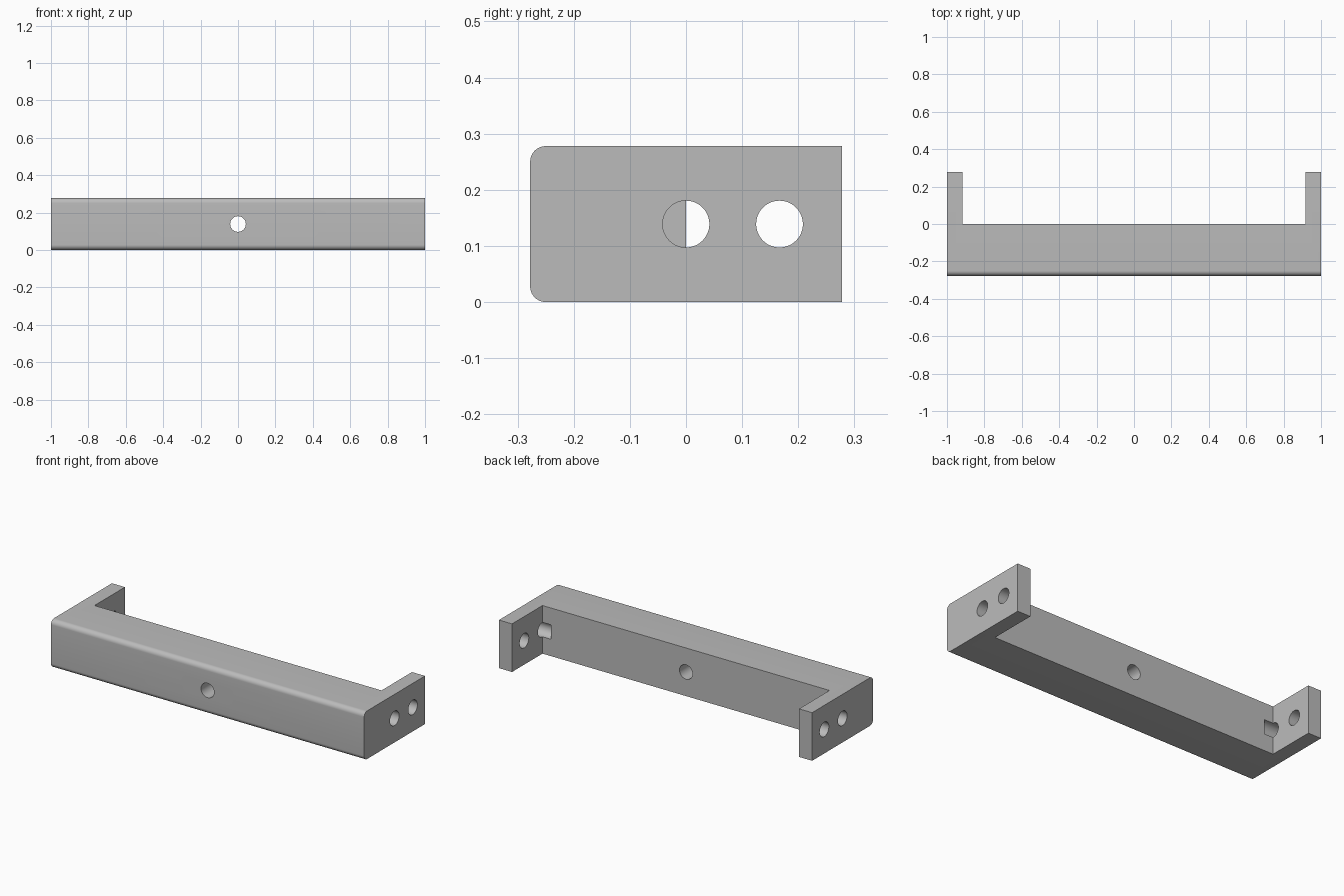
import bpy, bmesh, math

cube = bpy.data.objects.get("Cube")
if cube:
    bpy.data.objects.remove(cube, do_unlink=True)

UNIT = 1 / 36             # the bracket is 72 units long
HALF = 36 * UNIT
DEPTH = 10 * UNIT         # half of the overall depth
HEIGHT = 10 * UNIT
ARM = 3 * UNIT            # thickness of the end arms
RADIUS = 1.5 * UNIT       # bore radius
FILLET = UNIT

metal = bpy.data.materials.new("plain grey")
grey = (0.5, 0.5, 0.5, 1)
metal.use_nodes = True
metal.diffuse_color = grey
metal.node_tree.nodes["Principled BSDF"].inputs["Base Color"].default_value = grey


def u_bracket():
    """Extruded U outline with rounded front edges."""
    inner = HALF - ARM
    outline = [(-HALF, -DEPTH), (HALF, -DEPTH), (HALF, DEPTH), (inner, DEPTH),
               (inner, 0), (-inner, 0), (-inner, DEPTH), (-HALF, DEPTH)]
    bm = bmesh.new()
    base = bm.faces.new([bm.verts.new((x, y, 0)) for x, y in outline])
    top = bmesh.ops.extrude_face_region(bm, geom=[base])["geom"]
    bmesh.ops.translate(bm, vec=(0, 0, HEIGHT),
                        verts=[v for v in top if isinstance(v, bmesh.types.BMVert)])
    bmesh.ops.recalc_face_normals(bm, faces=bm.faces)
    front = [e for e in bm.edges
             if all(abs(v.co.y + DEPTH) < 1e-5 for v in e.verts)
             and abs(e.verts[0].co.z - e.verts[1].co.z) < 1e-5]
    bmesh.ops.bevel(bm, geom=front, offset=FILLET, segments=10,
                    profile=0.5, affect='EDGES')
    mesh = bpy.data.meshes.new("bracket")
    bm.to_mesh(mesh)
    bm.free()
    obj = bpy.data.objects.new("bracket", mesh)
    bpy.context.collection.objects.link(obj)
    mesh.materials.append(metal)
    return obj


def drill(target, location, rotation, length):
    """Cut one round bore, then discard the cutter."""
    bpy.ops.mesh.primitive_cylinder_add(vertices=48, radius=RADIUS, depth=length,
                                        location=location, rotation=rotation)
    cutter = bpy.context.object
    cutter.name = "bore_cutter"
    cutter.hide_render = True
    cutter.data.materials.append(metal)
    cut = target.modifiers.new("bore", 'BOOLEAN')
    cut.operation = 'DIFFERENCE'
    cut.solver = 'EXACT'
    cut.object = cutter
    bpy.ops.object.select_all(action='DESELECT')
    target.select_set(True)
    bpy.context.view_layer.objects.active = target
    bpy.ops.object.modifier_apply(modifier=cut.name)
    bpy.data.objects.remove(cutter, do_unlink=True)


bracket = u_bracket()
middle = HEIGHT / 2

# Bore through the middle of the bar
drill(bracket, (0, -DEPTH / 2, middle), (math.pi / 2, 0, 0), DEPTH * 2)

# Two blind bores in each end; the front one also grooves the bar
bore_depth = 5 * UNIT
for side in (-1, 1):
    for y in (0, 6 * UNIT):
        drill(bracket, (side * HALF, y, middle), (0, math.pi / 2, 0), bore_depth * 2)

# Smooth bores and fillets, crisp corners
bpy.ops.object.shade_smooth_by_angle(angle=math.radians(30))
